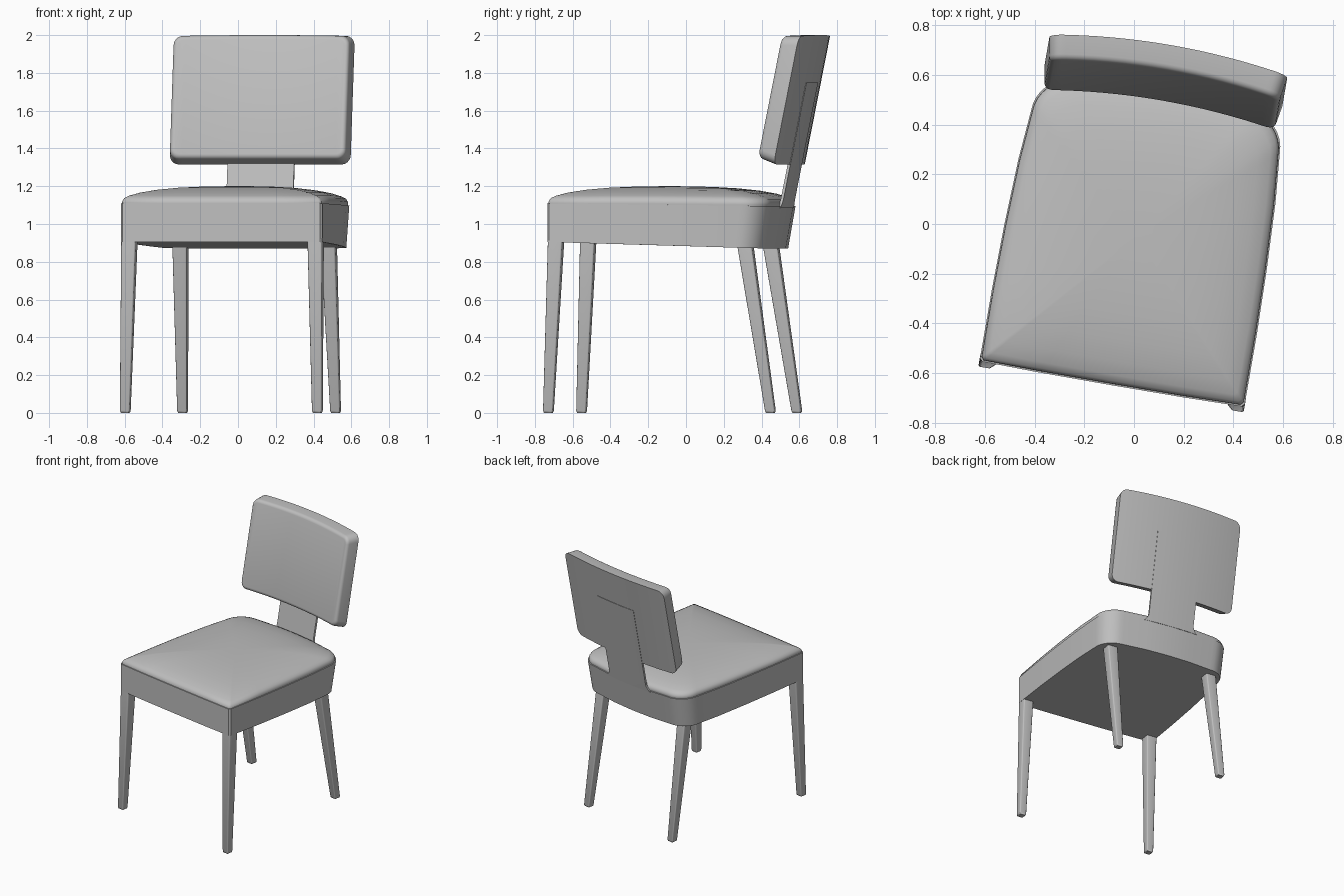
import bpy, bmesh, math
from mathutils import Vector, Matrix

if "Cube" in bpy.data.objects:
    bpy.data.objects.remove(bpy.data.objects["Cube"])

GREY = (0.52, 0.52, 0.52, 1)
grey = bpy.data.materials.new("soft grey")
grey.use_nodes = True
grey.diffuse_color = GREY
grey.node_tree.nodes["Principled BSDF"].inputs["Base Color"].default_value = GREY

# The whole chair is turned slightly about the vertical axis
PLACE = Matrix.Rotation(math.radians(-9.8), 4, 'Z') @ Matrix.Translation((0.022, 0, 0))
BACK_RADIUS = 2.96
BACK_Y = 0.555
LEAN = 0.2


def finish(name, bm, angle=35):
    bmesh.ops.recalc_face_normals(bm, faces=bm.faces)
    mesh = bpy.data.meshes.new(name)
    bm.to_mesh(mesh)
    bm.free()
    mesh.materials.append(grey)
    ob = bpy.data.objects.new(name, mesh)
    bpy.context.collection.objects.link(ob)
    ob.matrix_world = PLACE
    bpy.ops.object.select_all(action='DESELECT')
    ob.select_set(True)
    bpy.context.view_layer.objects.active = ob
    bpy.ops.object.shade_smooth_by_angle(angle=math.radians(angle))
    return ob


def loft(loops):
    """Skin a stack of equal-length closed loops and cap both ends."""
    bm = bmesh.new()
    rings = [[bm.verts.new(p) for p in loop] for loop in loops]
    n = len(rings[0])
    for a, b in zip(rings, rings[1:]):
        for i in range(n):
            j = (i + 1) % n
            bm.faces.new((a[i], a[j], b[j], b[i]))
    bm.faces.new(rings[0])
    bm.faces.new(rings[-1])
    return bm


def box(lo, hi):
    lo, hi = Vector(lo), Vector(hi)
    bm = bmesh.new()
    bmesh.ops.create_cube(bm, size=1)
    for v in bm.verts:
        v.co = (lo + hi) / 2 + v.co * (hi - lo)
    return bm


def slice_at(bm, axis, values):
    normal = Vector((0, 0, 0))
    normal[axis] = 1
    for value in values:
        bmesh.ops.bisect_plane(bm, geom=bm.verts[:] + bm.edges[:] + bm.faces[:],
                               plane_co=normal * value, plane_no=normal)


def bend_back(bm):
    """Wrap (across, depth, height) onto the leaning curved back."""
    for v in bm.verts:
        u, d, z = v.co
        a, r = u / BACK_RADIUS, BACK_RADIUS - d
        y = BACK_Y - BACK_RADIUS + r * math.cos(a) + LEAN * (z - 1.1)
        v.co = (r * math.sin(a), y, z)


# Seat outline: straight front, bowed sides, round rear corners
half = [(0, -0.655), (0.3, -0.654), (0.53, -0.65), (0.541, -0.638),
        (0.541, -0.35), (0.536, -0.09), (0.525, 0.18)]
for k in range(9):
    t = math.radians(90 * k / 8)
    half.append((0.36 + 0.148 * math.cos(t), 0.38 + 0.148 * math.sin(t)))
half += [(0.18, 0.549), (0, 0.555)]
outline = half + [(-x, y) for x, y in half[-2:0:-1]]


# Seat frame: tapers in towards the bottom at the rear
def frame_ring(z_front, z_rear, tuck):
    ring = []
    for x, y in outline:
        rear = (y + 0.655) / 1.21
        ring.append((x * (1 - 0.6 * tuck * rear), y - tuck * max(0, y) / 0.55,
                     z_front + (z_rear - z_front) * rear))
    return ring


finish("seat_frame", loft([frame_ring(0.905, 0.87, 0.04),
                           frame_ring(1.11, 1.095, 0)]))

# Domed seat cushion
steps = [(0.98, 1.08), (0.99, 1.108), (0.988, 1.122), (0.97, 1.138), (0.93, 1.15),
         (0.84, 1.166), (0.7, 1.181), (0.52, 1.192), (0.32, 1.198), (0.12, 1.2)]
rings = []
for s, z in steps:
    rings.append([(x * s, -0.05 + (y + 0.05) * s,
                   z - 0.012 * max(0, y) * s) for x, y in outline])
finish("seat_cushion", loft(rings), 60)

# Thin curved stem, flared where it meets the frame
bm = box((-0.18, -0.003, 1.085), (0.18, 0.012, 1.75))
slice_at(bm, 0, [0.045 * k for k in range(-3, 4)])
slice_at(bm, 2, [1.1, 1.11, 1.125, 1.14])
for v in bm.verts:
    v.co.x *= 1 + 0.15 * (max(0, 1.14 - v.co.z) / 0.05) ** 2
bend_back(bm)
finish("back_stem", bm)

# Padded backrest with round corners and a soft front edge
BOTTOM, TOP = 1.315, 1.995
bm = box((-0.488, 0, BOTTOM), (0.488, 0.1, TOP))
corners = [e for e in bm.edges
           if abs(e.verts[0].co.y - e.verts[1].co.y) > 0.05]
bmesh.ops.bevel(bm, geom=corners, offset=0.05, segments=5, profile=0.5, affect='EDGES')
front = [f for f in bm.faces if all(v.co.y > 0.09 for v in f.verts)]
rim = [e for e in front[0].edges]
bmesh.ops.bevel(bm, geom=rim, offset=0.022, segments=4, profile=0.5, affect='EDGES')
slice_at(bm, 0, [0.06 * k for k in range(-7, 8)])
for v in bm.verts:
    u, d, z = v.co
    up = (z - BOTTOM) / (TOP - BOTTOM)
    v.co.z += 0.35 * d * (1 - up) + 0.005 * up * (1 - (u / 0.488) ** 2)
bend_back(bm)
finish("backrest", bm)


# Tapered splayed legs
def leg(name, foot, head, z_head):
    def square(c, r, z):
        return [(c[0] + r * i, c[1] + r * j, z)
                for i, j in ((-1, -1), (1, -1), (1, 1), (-1, 1))]
    bm = loft([square(foot, 0.02, 0), square(foot, 0.026, 0.012),
               square(head, 0.039, z_head)])
    long_edges = [e for e in bm.edges if e.calc_length() > 0.5]
    bmesh.ops.bevel(bm, geom=long_edges, offset=0.008, segments=3,
                    profile=0.5, affect='EDGES')
    finish(name, bm)


for side, label in ((1, "left"), (-1, "right")):
    leg("front_leg_" + label, (side * 0.516, -0.646), (side * 0.5, -0.607), 0.93)
    leg("rear_leg_" + label, (side * 0.411, 0.528), (side * 0.398, 0.388), 0.91)
